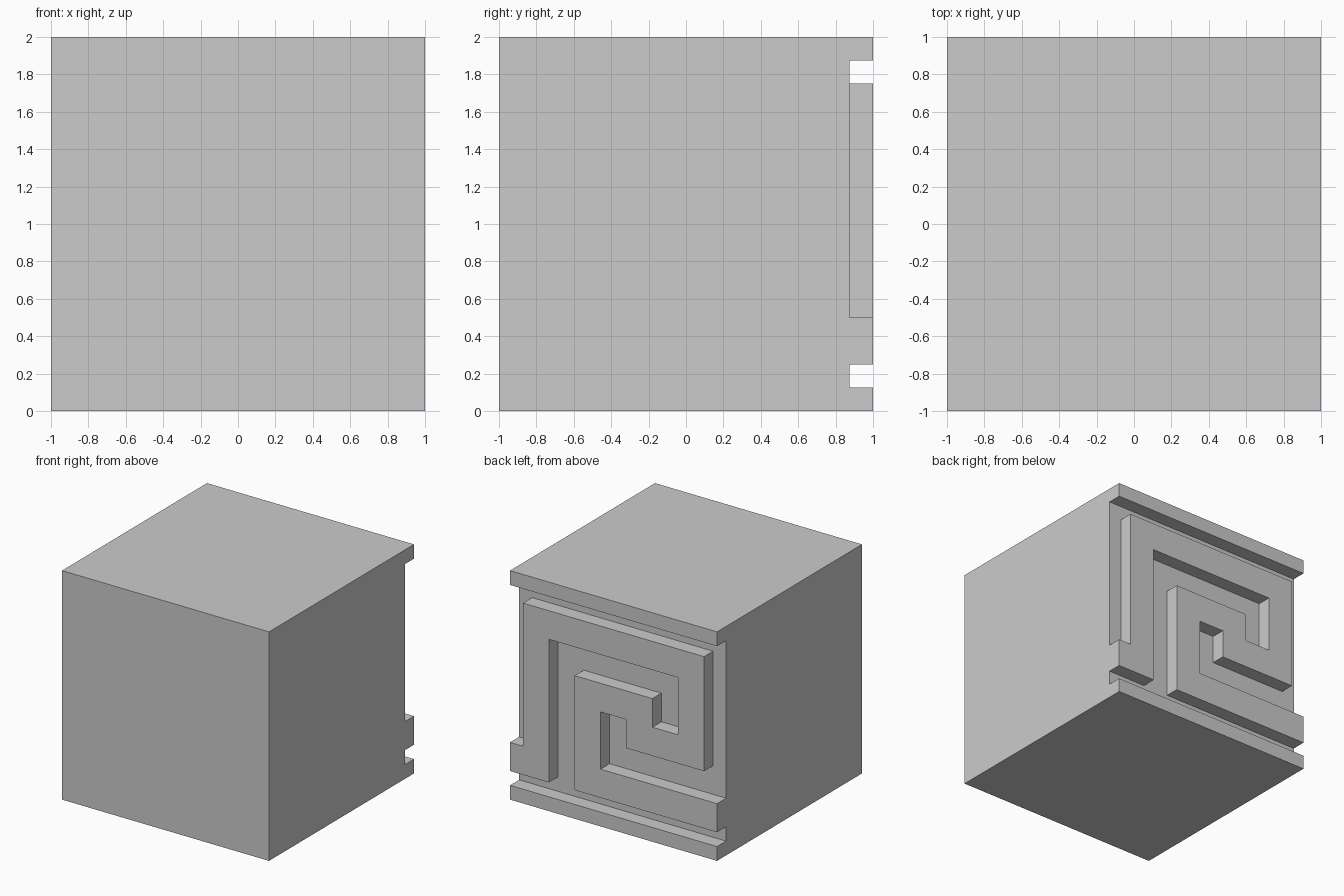
import bpy, bmesh, math
from mathutils import Matrix, Vector

if "Cube" in bpy.data.objects:
    bpy.data.objects.remove(bpy.data.objects["Cube"])

RELIEF = 0.125   # depth of the carving and width of one grid cell
HALF = 0.125     # half the width of the key band
BACK = 1 - RELIEF

# Centreline of the key band on the back face, as (x, z)
path = [(1, .375), (.75, .375), (.75, 1.625), (-.75, 1.625), (-.75, .875),
        (-.25, .875), (-.25, 1.125), (.25, 1.125), (.25, .375), (-1, .375)]


def is_raised(x, z):
    if z < 0.125 or z > 1.875:          # plain border strips
        return True
    return any(min(a[0], b[0]) - HALF < x < max(a[0], b[0]) + HALF and
               min(a[1], b[1]) - HALF < z < max(a[1], b[1]) + HALF
               for a, b in zip(path, path[1:]))


bm = bmesh.new()

# Recessed back plane as a grid of cells
bmesh.ops.create_grid(bm, x_segments=16, y_segments=16, size=1,
                      matrix=Matrix.Translation((0, BACK, 1)) @
                      Matrix.Rotation(math.radians(-90), 4, 'X'))
raised = [f for f in bm.faces
          if is_raised(f.calc_center_median().x, f.calc_center_median().z)]

# Block sides and front
rim = [e for e in bm.edges if e.is_boundary]
new = bmesh.ops.extrude_edge_only(bm, edges=rim)['geom']
for v in new:
    if isinstance(v, bmesh.types.BMVert):
        v.co.y = -1
bmesh.ops.holes_fill(bm, edges=[e for e in bm.edges if e.is_boundary], sides=0)

# Raised strips and key band
new = bmesh.ops.extrude_face_region(bm, geom=raised)['geom']
bmesh.ops.translate(bm, vec=Vector((0, RELIEF, 0)),
                    verts=[v for v in new if isinstance(v, bmesh.types.BMVert)])
if raised and raised[0].is_valid:
    bmesh.ops.delete(bm, geom=[f for f in raised if f.is_valid], context='FACES')

# Merge the cells into clean flat faces
bmesh.ops.recalc_face_normals(bm, faces=bm.faces[:])
bmesh.ops.dissolve_limit(bm, angle_limit=math.radians(1),
                         verts=bm.verts[:], edges=bm.edges[:])

mesh = bpy.data.meshes.new("key_pattern_block")
bm.to_mesh(mesh)
bm.free()
block = bpy.data.objects.new("key_pattern_block", mesh)
bpy.context.collection.objects.link(block)
